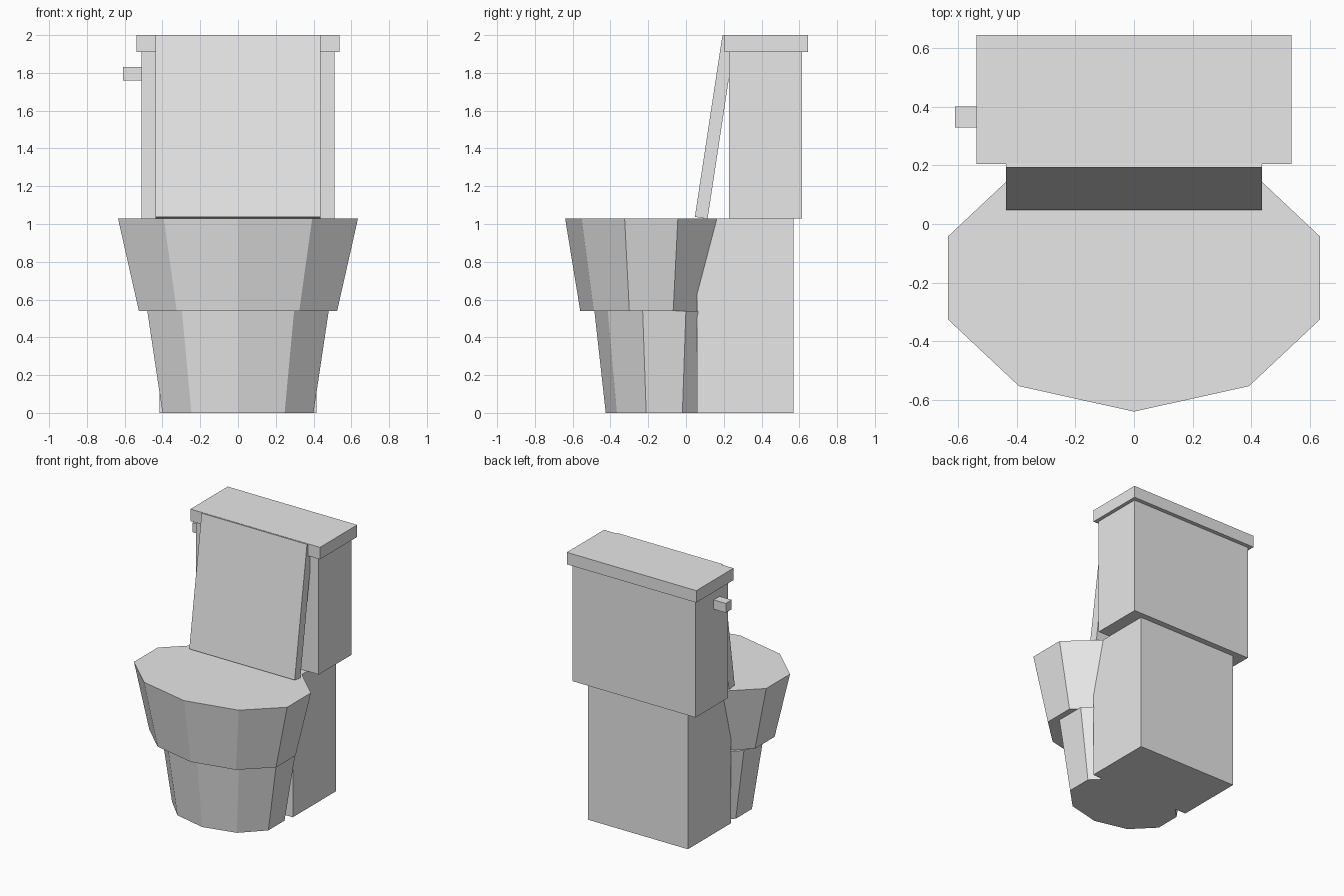
import bpy
import math

cube = bpy.data.objects.get("Cube")
if cube:
    bpy.data.objects.remove(cube, do_unlink=True)

# One glazed ceramic colour for everything
ceramic = bpy.data.materials.new("pale_ceramic")
ceramic.use_nodes = True
colour = (0.8, 0.8, 0.8, 1)
ceramic.diffuse_color = colour
for node in ceramic.node_tree.nodes:
    if node.type == 'BSDF_PRINCIPLED':
        node.inputs["Base Color"].default_value = colour


def loft(name, lower, upper):
    """Closed flat-shaded solid between two matching rings of points."""
    n = len(lower)
    faces = [(i, (i + 1) % n, (i + 1) % n + n, i + n) for i in range(n)]
    faces += [tuple(reversed(range(n))), tuple(range(n, 2 * n))]
    mesh = bpy.data.meshes.new(name)
    mesh.from_pydata(lower + upper, [], faces)
    mesh.materials.append(ceramic)
    obj = bpy.data.objects.new(name, mesh)
    bpy.context.collection.objects.link(obj)
    return obj


def box(name, xs, ys, zs):
    ring = [(xs[0], ys[0]), (xs[1], ys[0]), (xs[1], ys[1]), (xs[0], ys[1])]
    return loft(name, [(x, y, zs[0]) for x, y in ring],
                [(x, y, zs[1]) for x, y in ring])


def oval(rx, ry, cy, z, sides=10):
    """Ten-sided oval with a corner pointing to the front."""
    angles = [2 * math.pi * i / sides for i in range(sides)]
    return [(rx * math.sin(a), cy - ry * math.cos(a), z) for a in angles]


# Tapered foot and flared bowl
loft("foot", oval(0.42, 0.31, -0.115, 0), oval(0.505, 0.37, -0.115, 0.54))
loft("bowl", oval(0.552, 0.376, -0.184, 0.54), oval(0.668, 0.456, -0.184, 1.03))

# Rear block, tank, lid and flush handle
box("rear_base", (-0.415, 0.415), (0.057, 0.57), (0, 1.03))
box("tank", (-0.51, 0.51), (0.228, 0.615), (1.03, 1.91))
box("tank_lid", (-0.537, 0.537), (0.204, 0.645), (1.91, 2.0))
box("flush_handle", (-0.61, -0.50), (0.33, 0.40), (1.76, 1.83))

# Raised seat cover leaning back on the tank
side = [(0.047, 1.038), (0.114, 1.027), (0.26, 1.989), (0.193, 2.0)]
loft("seat_cover", [(-0.437, y, z) for y, z in side],
     [(0.437, y, z) for y, z in side])
